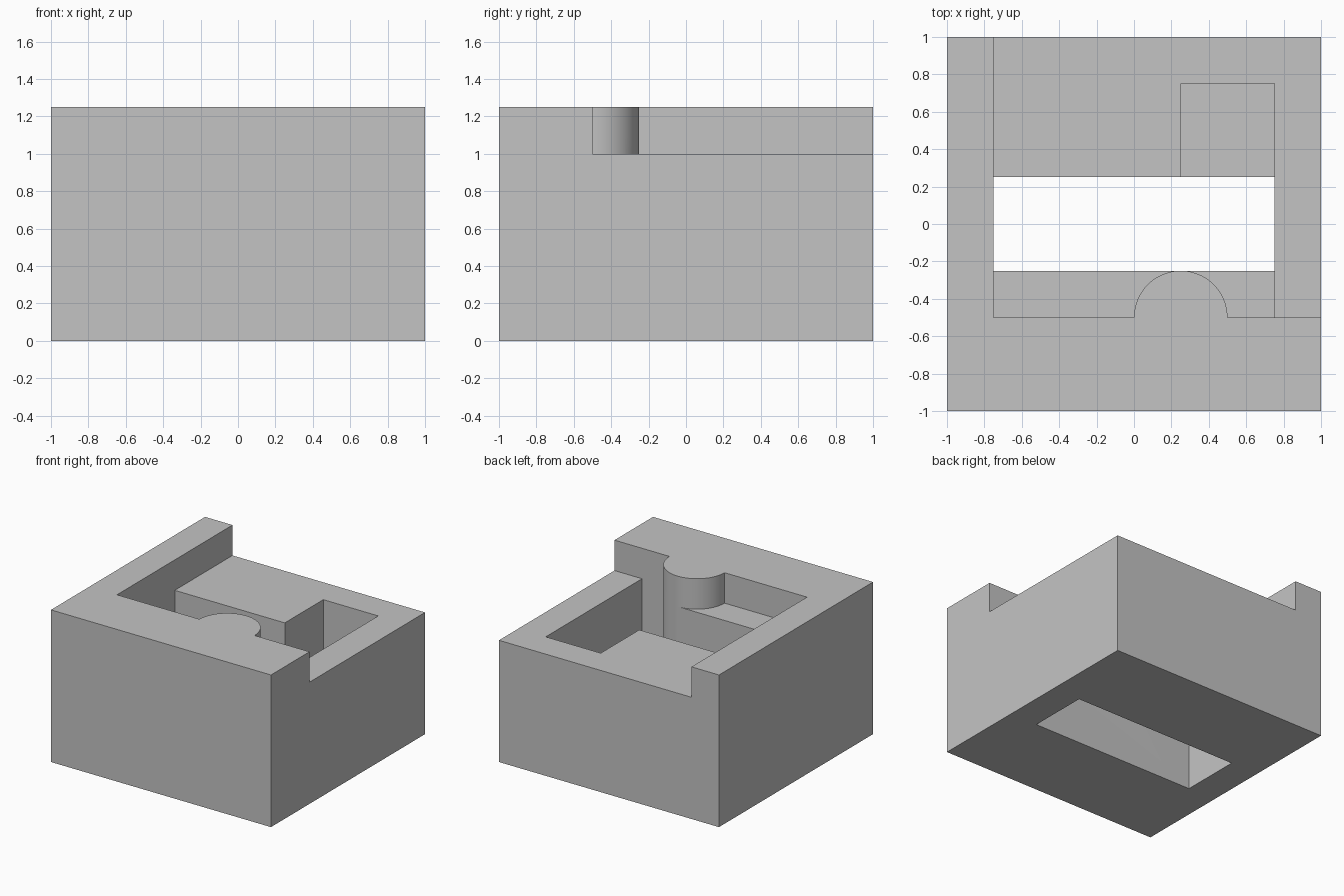
import bpy, bmesh, math

if "Cube" in bpy.data.objects:
    bpy.data.objects.remove(bpy.data.objects["Cube"])

grey = bpy.data.materials.new("light_grey")
grey.diffuse_color = (0.55, 0.55, 0.55, 1)
grey.use_nodes = True
grey.node_tree.nodes["Principled BSDF"].inputs["Base Color"].default_value = grey.diffuse_color


def prism(name, outline, z0, z1):
    """Extrude a closed xy outline from z0 to z1."""
    bm = bmesh.new()
    base = bm.faces.new([bm.verts.new((x, y, z0)) for x, y in outline])
    ext = bmesh.ops.extrude_face_region(bm, geom=[base])
    top = [v for v in ext["geom"] if isinstance(v, bmesh.types.BMVert)]
    bmesh.ops.translate(bm, verts=top, vec=(0, 0, z1 - z0))
    bmesh.ops.recalc_face_normals(bm, faces=bm.faces)
    mesh = bpy.data.meshes.new(name)
    bm.to_mesh(mesh)
    bm.free()
    mesh.materials.append(grey)
    ob = bpy.data.objects.new(name, mesh)
    bpy.context.collection.objects.link(ob)
    return ob


def rect(x0, x1, y0, y1):
    return [(x0, y0), (x1, y0), (x1, y1), (x0, y1)]


# Half-round boss outline, from its left end to its right end
N = 48
boss = [(0.25 - 0.25 * math.cos(math.pi * i / N),
         -0.5 + 0.25 * math.sin(math.pi * i / N)) for i in range(N + 1)]

# Solid block
block = prism("block", rect(-1, 1, -1, 1), 0, 1.25)

# Shallow recess open to the back and right, leaving two raised walls and the boss
recess = prism("recess_cutter",
               [(-0.75, -0.5)] + boss + [(1.2, -0.5), (1.2, 1.2), (-0.75, 1.2)], 1.0, 1.5)
# Deep pocket on the right, wrapping the boss at its front
pocket = prism("pocket_cutter",
               boss[N // 2:] + [(0.75, -0.5), (0.75, 0.75), (0.25, 0.75)], 0.5, 1.1)
# Rectangular opening right through the block
opening = prism("opening_cutter", rect(-0.75, 0.75, -0.25, 0.25), -0.2, 1.1)

bpy.context.view_layer.objects.active = block
for cutter in (recess, pocket, opening):
    cutter.hide_render = True
    mod = block.modifiers.new(cutter.name, "BOOLEAN")
    mod.operation = "DIFFERENCE"
    mod.solver = "EXACT"
    mod.object = cutter
    bpy.ops.object.modifier_apply(modifier=mod.name)
    bpy.data.objects.remove(cutter)

# Smooth boss, sharp edges elsewhere
bpy.ops.object.select_all(action="DESELECT")
block.select_set(True)
bpy.ops.object.shade_smooth_by_angle(angle=math.radians(30))
